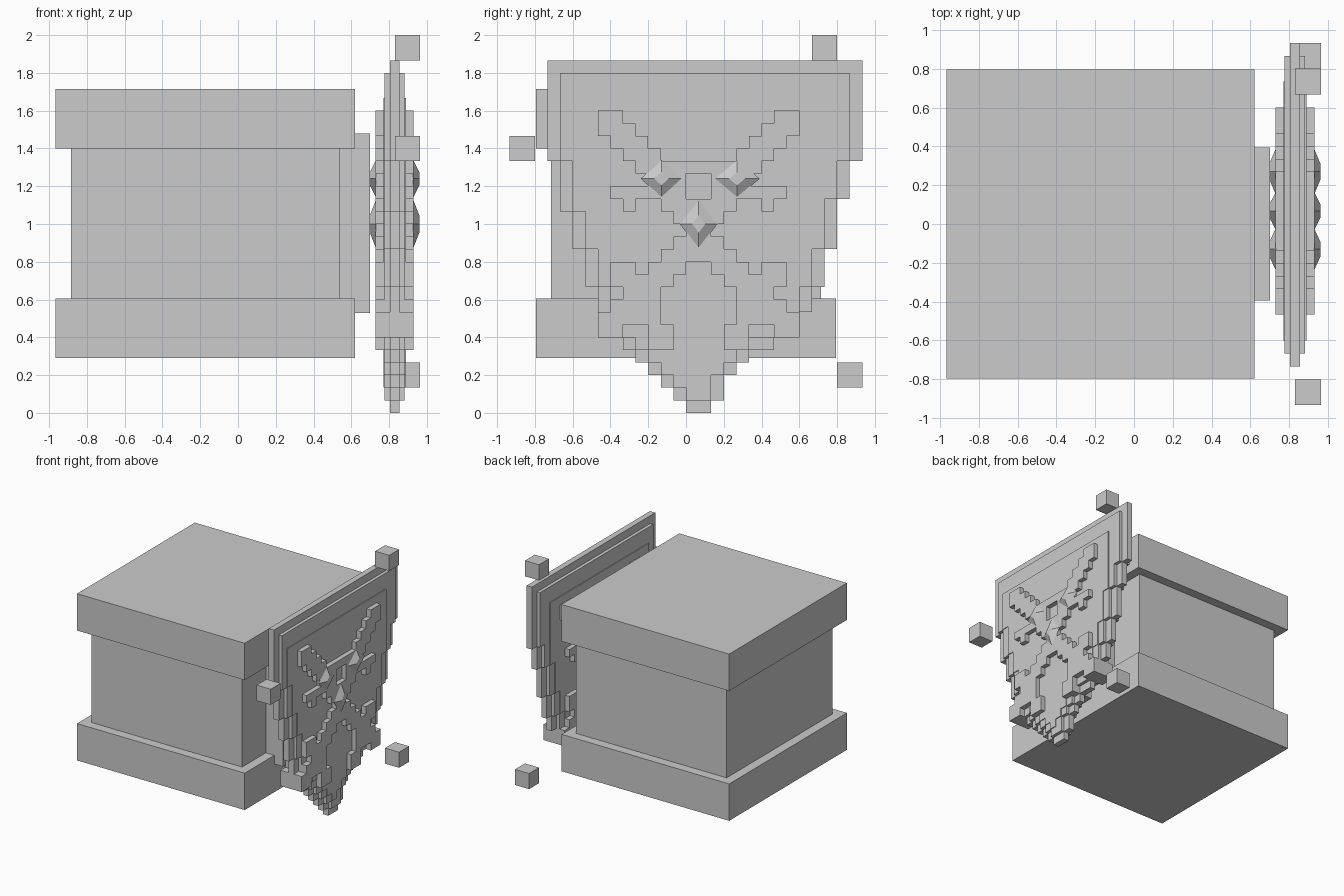
import bpy, bmesh, math
from mathutils import Vector

if "Cube" in bpy.data.objects:
    bpy.data.objects.remove(bpy.data.objects["Cube"])

U = 2 / 30          # size of one grid cell on the shield
CX = 0.829          # middle plane of the shield

gray = bpy.data.materials.new("stone gray")
gray.diffuse_color = (0.6, 0.6, 0.6, 1)
gray.use_nodes = True
gray.node_tree.nodes["Principled BSDF"].inputs["Base Color"].default_value = gray.diffuse_color


def finish(name, bm):
    bmesh.ops.recalc_face_normals(bm, faces=bm.faces)
    me = bpy.data.meshes.new(name)
    bm.to_mesh(me)
    bm.free()
    me.materials.append(gray)
    ob = bpy.data.objects.new(name, me)
    bpy.context.collection.objects.link(ob)
    return ob


def box(name, x0, x1, y0, y1, z0, z1):
    bm = bmesh.new()
    bmesh.ops.create_cube(bm, size=1)
    for v in bm.verts:
        v.co = Vector(((x0 + x1) / 2 + v.co.x * (x1 - x0),
                       (y0 + y1) / 2 + v.co.y * (y1 - y0),
                       (z0 + z1) / 2 + v.co.z * (z1 - z0)))
    return finish(name, bm)


def slab(name, cells, half):
    """Stepped slab made of square cells (y, z), closed on all sides."""
    bm = bmesh.new()
    for y, z in sorted(cells):
        ring = [(y, z), (y + 1, z), (y + 1, z + 1), (y, z + 1)]
        for s in (-1, 1):
            bm.faces.new([bm.verts.new((CX + s * half, a * U, b * U)) for a, b in ring])
        sides = [(y, z - 1), (y + 1, z), (y, z + 1), (y - 1, z)]
        for i, n in enumerate(sides):
            if n not in cells:
                (a, b), (c, d) = ring[i], ring[(i + 1) % 4]
                pts = [(-half, a, b), (half, a, b), (half, c, d), (-half, c, d)]
                bm.faces.new([bm.verts.new((CX + p, q * U, r * U)) for p, q, r in pts])
    bmesh.ops.remove_doubles(bm, verts=bm.verts, dist=1e-4)
    bmesh.ops.recalc_face_normals(bm, faces=bm.faces)
    bmesh.ops.dissolve_limit(bm, angle_limit=0.02, verts=bm.verts, edges=bm.edges)
    return finish(name, bm)


def erode(cells):
    return {(y, z) for y, z in cells
            if {(y + 1, z), (y - 1, z), (y, z + 1), (y, z - 1)} <= cells}


def line(a, b, r):
    """Cells whose centre is within r of the segment a-b."""
    a, b = Vector(a), Vector(b)
    out = set()
    for y in range(-12, 15):
        for z in range(0, 28):
            p = Vector((y + 0.5, z + 0.5))
            t = max(0, min(1, (p - a).dot(b - a) / (b - a).length_squared))
            if (p - a - (b - a) * t).length < r:
                out.add((y, z))
    return out


def block(y0, y1, z0, z1):
    return {(y, z) for y in range(y0, y1) for z in range(z0, z1)}


def mirror(cells):
    return cells | {(1 - y, z) for y, z in cells}


# Pedestal
box("base_slab", -0.965, 0.62, -0.795, 0.795, 0.29, 0.605)
box("body_block", -0.885, 0.54, -0.715, 0.715, 0.605, 1.40)
box("top_slab", -0.965, 0.62, -0.795, 0.795, 1.40, 1.715)
box("shield_mount", 0.54, 0.70, -0.395, 0.395, 0.53, 1.48)

# Shield outline: each side is a staircase of (edge, lowest row)
left = [(-11, 20), (-10, 16), (-9, 13), (-8, 10), (-7, 7), (-6, 6), (-5, 5),
        (-4, 4), (-3, 3), (-2, 2), (-1, 1), (0, 0)]
right = [(14, 20), (13, 17), (12, 13), (11, 10), (10, 8), (9, 7), (8, 6), (7, 5),
         (5, 4), (4, 3), (3, 1), (2, 0)]
outline = set()
for z in range(28):
    y0 = min(e for e, low in left if z >= low)
    y1 = max(e for e, low in right if z >= low)
    outline |= block(y0, y1, z, z + 1)
rim = erode(outline)
field = {(y, z) for y, z in erode(rim) if -9 <= y < 11 and z < 25}
slab("shield_core", outline, 0.025)
slab("shield_rim", rim, 0.053)
slab("shield_field", field, 0.06)

# Crossed emblem, the same on both faces
head = set()
for z in range(14, 20):
    inset = max(0, 17 - z)
    head |= block(-3 + inset, 5 - inset, z, z + 1)
head -= block(0, 2, 17, 19)
arms = line((-6.1, 22.9), (-2.5, 19.5), 1.05) | block(-6, -3, 17, 18) | block(-5, -4, 16, 17)
legs = line((1, 14), (8.2, 6.8), 1.0) | line((7.5, 11.5), (3.6, 5.6), 0.85)
emblem = head | mirror(arms) | mirror(legs)
slab("emblem", emblem, 0.1)


# Faceted bosses on the emblem
def boss(name, y, z, ry, rz):
    for s, side in ((-1, "back"), (1, "front")):
        bm = bmesh.new()
        bmesh.ops.create_cone(bm, cap_ends=True, segments=4, radius1=1,
                              radius2=0.35, depth=1)
        for v in bm.verts:
            v.co = Vector((CX + s * (0.098 + (v.co.z + 0.5) * 0.033),
                           y + v.co.x * ry, z + v.co.y * rz))
        finish(name + "_" + side, bm)


boss("left_boss", -0.13, 1.24, 0.11, 0.10)
boss("right_boss", 0.27, 1.24, 0.12, 0.10)
boss("center_boss", 0.067, 1.0, 0.10, 0.13)

# Loose cubes floating round the shield
for i, (y, z) in enumerate([(10, 28), (-14, 20), (12, 2)]):
    box("floating_cube_%d" % (i + 1), 0.83, 0.963, y * U, (y + 2) * U, z * U, (z + 2) * U)
